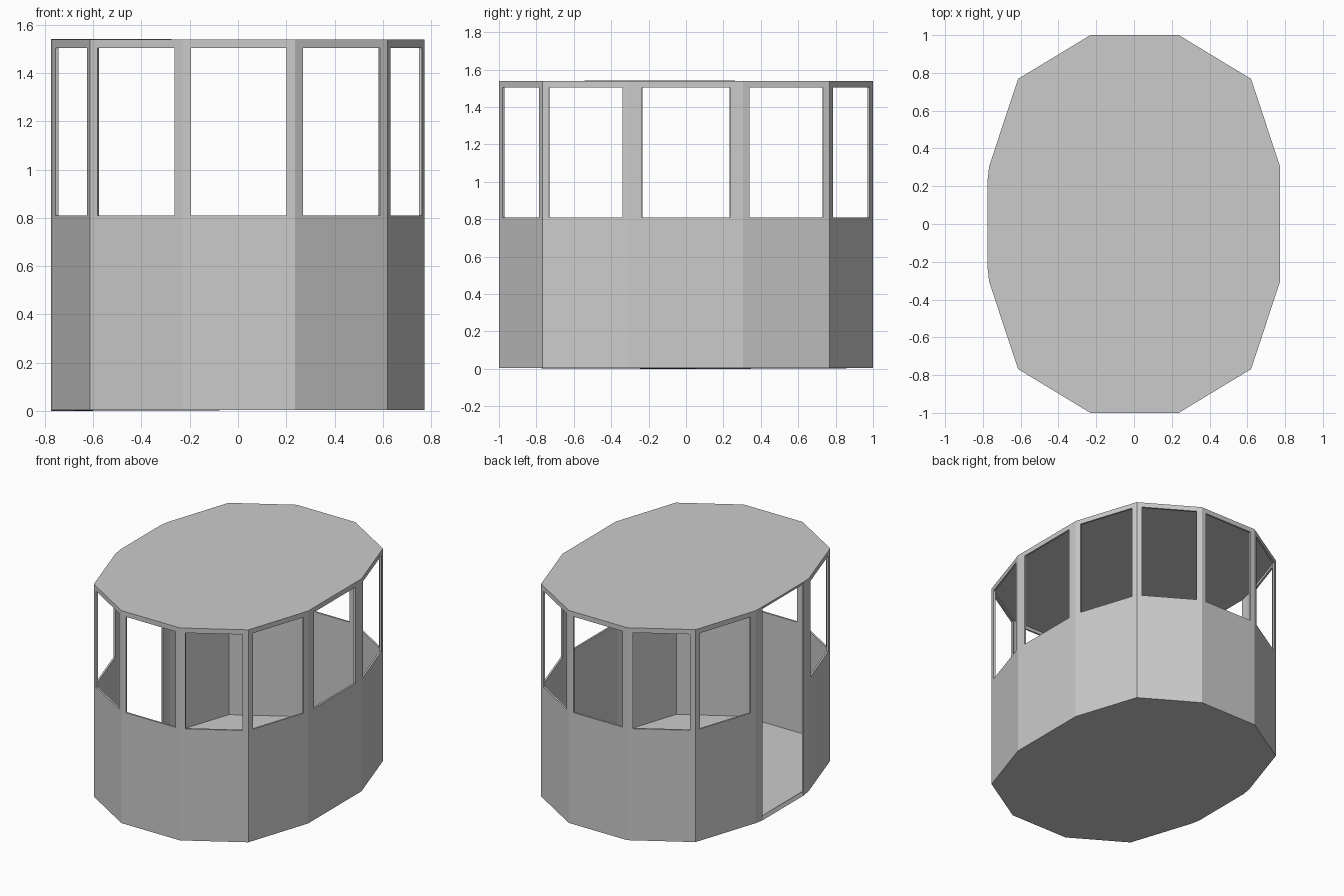
import bpy, bmesh
from mathutils import Vector

if "Cube" in bpy.data.objects:
    bpy.data.objects.remove(bpy.data.objects["Cube"])

Z0, Z1 = 0.007, 1.541         # floor and roof levels
W0, W1 = 0.813, 1.506         # window sill and head levels
DOOR = 0.235                  # half width of the doorway
THICK = 0.013
SHIFT = 0.003

# Twelve-sided plan, counter-clockwise, mirrored from one quarter
quarter = [(0.77, 0.305), (0.617, 0.768), (0.234, 1.0)]
plan = (quarter + [(-x, y) for x, y in reversed(quarter)]
        + [(-x, -y) for x, y in quarter] + [(x, -y) for x, y in reversed(quarter)])
plan = [Vector((x + SHIFT, y)) for x, y in plan]

bm = bmesh.new()


def face(points):
    bm.faces.new([bm.verts.new(p) for p in points])


def at(p, z):
    return (p.x, p.y, z)


def window_wall(a, b, margin):
    """Wall panel with a rectangular opening, as a ring of four quads."""
    d = (b - a).normalized() * margin
    outer = [at(a, Z0), at(b, Z0), at(b, Z1), at(a, Z1)]
    inner = [at(a + d, W0), at(b - d, W0), at(b - d, W1), at(a + d, W1)]
    for i in range(4):
        j = (i + 1) % 4
        face([outer[i], outer[j], inner[j], inner[i]])


# Walls; the left side holds the full-height doorway
floor_ring, roof_ring = [], []
for i, a in enumerate(plan):
    b = plan[(i + 1) % len(plan)]
    floor_ring.append(at(a, Z0))
    roof_ring.append(at(a, Z1))
    straight_side = abs(a.x - b.x) < 0.001
    if straight_side and a.x < 0:
        x = -0.775
        for side, corner in ((1, a), (-1, b)):
            low, high = (x, side * DOOR, 0.003), (x, side * DOOR, 1.545)
            quad = [at(corner, Z0), low, high, at(corner, Z1)]
            face(quad if side == 1 else quad[::-1])
            floor_ring.append(low)
            roof_ring.append(high)
    else:
        window_wall(a, b, 0.07 if straight_side else 0.037)

# Floor and roof
face(floor_ring[::-1])
face(roof_ring)
bmesh.ops.remove_doubles(bm, verts=bm.verts[:], dist=0.0005)

# Drop the cabin so its lowest point sits on the ground
low = min(v.co.z for v in bm.verts)
bmesh.ops.translate(bm, verts=bm.verts[:], vec=(0, 0, -low))

mesh = bpy.data.meshes.new("cabin_shell")
bm.to_mesh(mesh)
bm.free()
cabin = bpy.data.objects.new("cabin_shell", mesh)
bpy.context.collection.objects.link(cabin)

# Inward wall thickness
solid = cabin.modifiers.new("thickness", 'SOLIDIFY')
solid.thickness = THICK
solid.offset = -1
solid.use_even_offset = True
